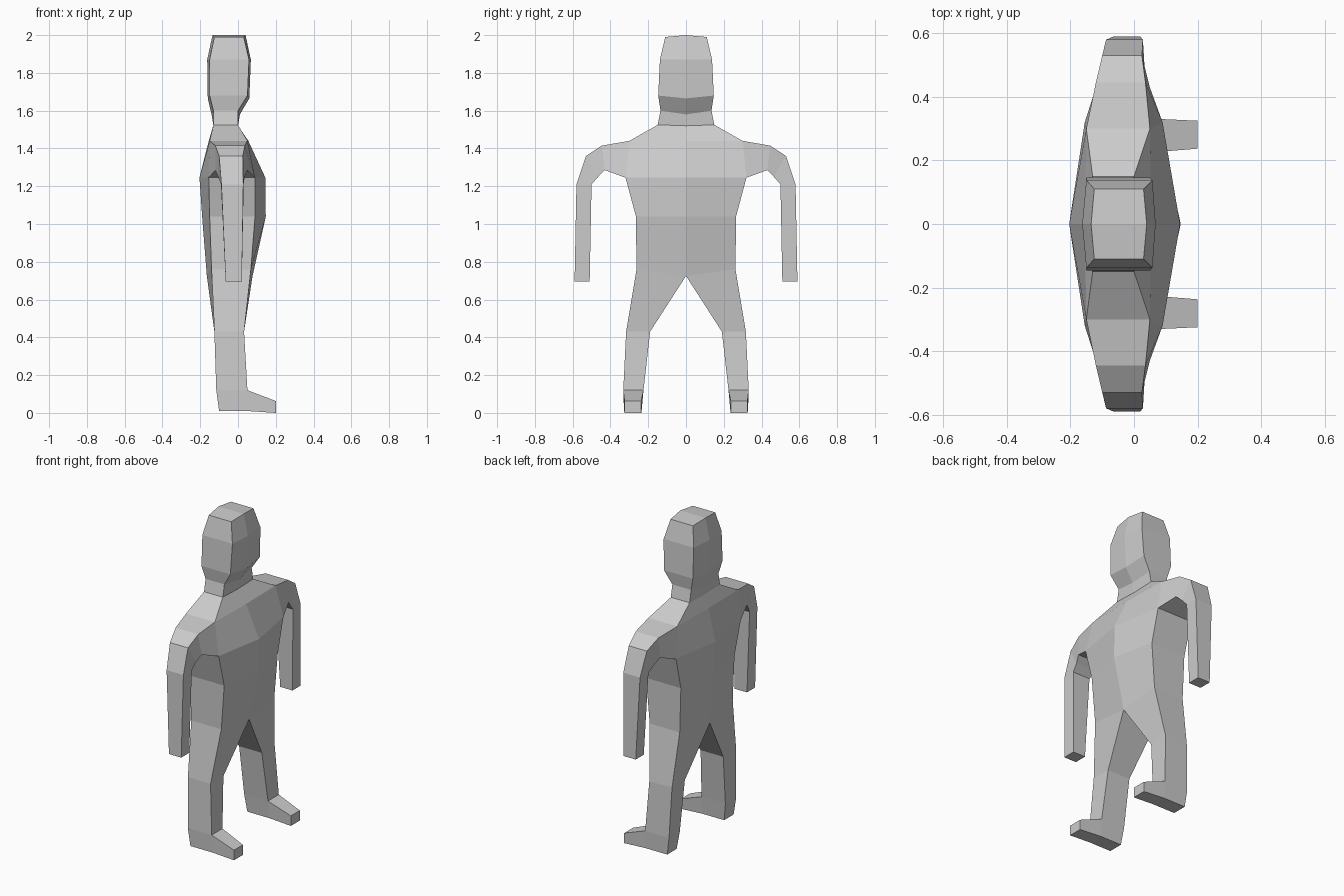
import bpy
import bmesh

cube = bpy.data.objects.get("Cube")
if cube:
    bpy.data.objects.remove(cube, do_unlink=True)

# One flat grey for the whole figure
grey = bpy.data.materials.new("plain_grey")
grey.use_nodes = True
grey.diffuse_color = (0.6, 0.6, 0.6, 1)
grey.node_tree.nodes["Principled BSDF"].inputs["Base Color"].default_value = grey.diffuse_color

mesh = bpy.data.meshes.new("body")
body = bpy.data.objects.new("body", mesh)
bpy.context.collection.objects.link(body)
mesh.materials.append(grey)
bm = bmesh.new()


def ring(inner, outer):
    """Four corners from two (y, z, front x, back x) edges."""
    (yi, zi, front_i, back_i), (yo, zo, front_o, back_o) = inner, outer
    return [(front_i, yi, zi), (front_o, yo, zo), (back_o, yo, zo), (back_i, yi, zi)]


def add_face(points):
    bm.faces.new([bm.verts.new(p) for p in points])


def loft(rings, sides):
    """Join consecutive rings along the chosen sides (front, outer, back, inner)."""
    for upper, lower in zip(rings, rings[1:]):
        for side in sides:
            after = (side + 1) % len(upper)
            add_face([upper[side], upper[after], lower[after], lower[side]])


FRONT, OUTER, BACK, INNER = range(4)

# Shared rings where parts meet
neck_base = ring((0, 1.52, 0.0, -0.13), (0.15, 1.525, 0.0, -0.13))
shoulder_top = (0.30, 1.44, 0.05, -0.15)
armpit = (0.32, 1.245, 0.09, -0.155)
chest_top = ring((0, 1.44, 0.055, -0.155), shoulder_top)
chest = ring((0, 1.245, 0.145, -0.204), armpit)
hips = ring((0, 0.725, 0.077, -0.165), (0.262, 0.76, 0.068, -0.14))

# Head and neck
head = [
    ring((0, 2.0, 0.04, -0.135), (0.11, 1.99, 0.03, -0.125)),
    ring((0, 1.87, 0.068, -0.163), (0.138, 1.87, 0.058, -0.15)),
    ring((0, 1.665, 0.06, -0.16), (0.147, 1.68, 0.05, -0.15)),
    ring((0, 1.58, 0.01, -0.14), (0.135, 1.60, 0.0, -0.13)),
    neck_base,
]
loft(head, (FRONT, OUTER, BACK))
add_face(head[0])

# Chest with open arm sockets, then belly
loft([neck_base, chest_top], (FRONT, OUTER, BACK))
loft([chest_top, chest], (FRONT, BACK))
waist = ring((0, 1.04, 0.147, -0.19), (0.265, 1.04, 0.09, -0.15))
loft([chest, waist, hips], (FRONT, OUTER, BACK))

# Arm
arm = [
    ring(armpit, shoulder_top),
    ring((0.43, 1.285, 0.05, -0.12), (0.445, 1.415, 0.036, -0.12)),
    ring((0.465, 1.25, 0.035, -0.105), (0.53, 1.36, 0.025, -0.10)),
    ring((0.50, 1.21, 0.03, -0.09), (0.58, 1.21, 0.028, -0.088)),
    ring((0.51, 0.695, 0.02, -0.065), (0.59, 0.695, 0.02, -0.065)),
]
loft(arm, range(4))
add_face(arm[-1])

# Leg
knee = ring((0.19, 0.43, 0.032, -0.125), (0.317, 0.43, 0.032, -0.125))
ankle = ring((0.225, 0.12, 0.05, -0.115), (0.332, 0.12, 0.05, -0.115))
sole = ring((0.235, 0.01, 0.05, -0.10), (0.328, 0.01, 0.05, -0.10))
loft([hips, knee, ankle], range(4))

# Foot: heel block, then toe pushed forward
loft([ankle, sole], (OUTER, BACK, INNER))
add_face(sole)
instep = [ankle[0], ankle[1], sole[1], sole[0]]
toe = [(0.2, 0.237, 0.063), (0.2, 0.325, 0.063), (0.2, 0.325, 0.0), (0.2, 0.237, 0.0)]
loft([instep, toe], range(4))
add_face(toe)

# Mirror the half figure to the other side and weld the seams
half = bm.verts[:] + bm.edges[:] + bm.faces[:]
bmesh.ops.mirror(bm, geom=half, axis="Y", merge_dist=-1)
bmesh.ops.remove_doubles(bm, verts=bm.verts[:], dist=0.0005)
bmesh.ops.recalc_face_normals(bm, faces=bm.faces[:])
bm.to_mesh(mesh)
bm.free()
